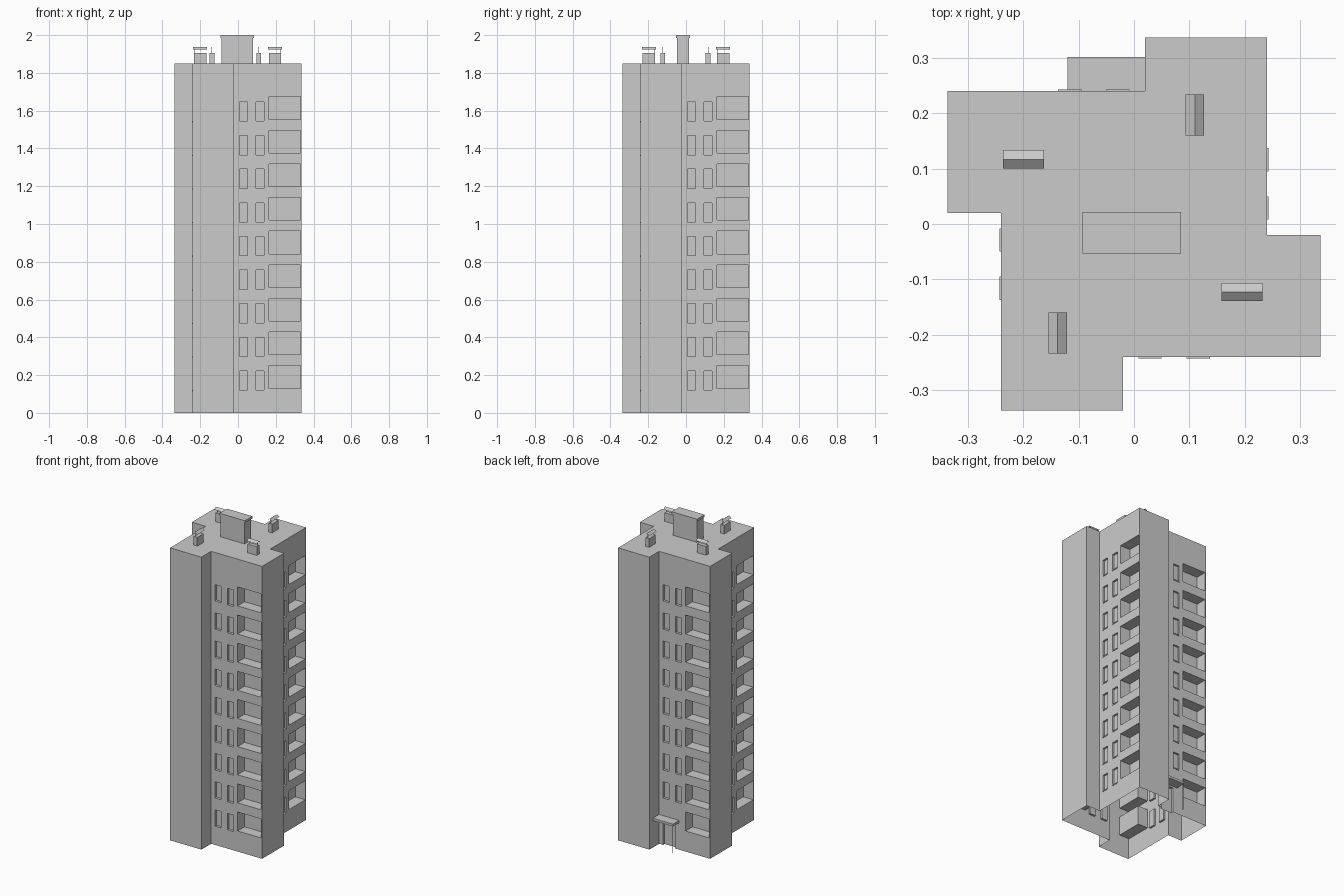
import bpy, bmesh, math
from mathutils import Matrix, Vector

if "Cube" in bpy.data.objects:
    bpy.data.objects.remove(bpy.data.objects["Cube"])

H = 1.85                      # roof height
IN, OUT, LAP = 0.24, 0.337, 0.02   # pinwheel plan dimensions
FLOORS = [0.178 * i for i in range(9)]
WINDOWS = [(0.008, 0.05), (0.095, 0.137)]
BALCONY = (0.165, 0.33)
DOOR = (0.008, 0.092, 0.16)


def finish(bm, name):
    me = bpy.data.meshes.new(name)
    bm.to_mesh(me)
    bm.free()
    ob = bpy.data.objects.new(name, me)
    bpy.context.collection.objects.link(ob)
    return ob


def box(bm, x, y, z, rot=Matrix()):
    c = Vector(((x[0] + x[1]) / 2, (y[0] + y[1]) / 2, (z[0] + z[1]) / 2))
    s = Matrix.Diagonal((x[1] - x[0], y[1] - y[0], z[1] - z[0], 1))
    bmesh.ops.create_cube(bm, size=1, matrix=rot @ Matrix.Translation(c) @ s)


def recess(x, z, has_door):
    """Depth of the facade at a point: balcony, window, door or plain wall."""
    if has_door and DOOR[0] < x < DOOR[1] and z < DOOR[2]:
        return 0.015
    for i, f in enumerate(FLOORS):
        if BALCONY[0] < x < BALCONY[1] and f + 0.13 < z < f + 0.25:
            return 0.07
        if f + 0.12 < z < f + 0.222 and not (has_door and i == 0):
            if any(a < x < b for a, b in WINDOWS):
                return 0.012
    return 0.0


xs = sorted([-LAP, OUT, DOOR[1], *BALCONY, *WINDOWS[0], *WINDOWS[1]])
zs = sorted([0, H, DOOR[2]] + [f + d for f in FLOORS for d in (0.12, 0.13, 0.222, 0.25)])

# Tower shell: four rotated wings, open underneath
bm = bmesh.new()
for k in range(4):
    rot = Matrix.Rotation(k * math.pi / 2, 4, 'Z')

    def quad(*pts):
        bm.faces.new([bm.verts.new(rot @ Vector(p)) for p in pts])

    nx, nz = len(xs) - 1, len(zs) - 1
    dep = [[recess((xs[i] + xs[i + 1]) / 2, (zs[j] + zs[j + 1]) / 2, k == 2)
            for j in range(nz)] for i in range(nx)]
    for j in range(nz):
        z0, z1 = zs[j], zs[j + 1]
        for i in range(nx):
            x0, x1, y = xs[i], xs[i + 1], dep[i][j] - IN
            quad((x0, y, z0), (x1, y, z0), (x1, y, z1), (x0, y, z1))
            # reveals between cells of different depth
            if i + 1 < nx and dep[i + 1][j] != dep[i][j]:
                y2 = dep[i + 1][j] - IN
                quad((x1, y, z0), (x1, y2, z0), (x1, y2, z1), (x1, y, z1))
            if j + 1 < nz and dep[i][j + 1] != dep[i][j]:
                y2 = dep[i][j + 1] - IN
                quad((x0, y, z1), (x1, y, z1), (x1, y2, z1), (x0, y2, z1))
        # blank end wall and return wall of the wing
        quad((OUT, -IN, z0), (OUT, -LAP, z0), (OUT, -LAP, z1), (OUT, -IN, z1))
        quad((OUT, -LAP, z0), (IN, -LAP, z0), (IN, -LAP, z1), (OUT, -LAP, z1))
bmesh.ops.remove_doubles(bm, verts=bm.verts[:], dist=1e-5)
top = [e for e in bm.edges if e.is_boundary and all(v.co.z > H - 1e-4 for v in e.verts)]
bmesh.ops.edgeloop_fill(bm, edges=top)
bmesh.ops.recalc_face_normals(bm, faces=bm.faces[:])
roof = max(bm.faces, key=lambda f: f.calc_center_median().z)
if roof.normal.z < 0:
    bmesh.ops.reverse_faces(bm, faces=bm.faces[:])
finish(bm, "tower_shell")

# Window sills
bm = bmesh.new()
for k in range(4):
    rot = Matrix.Rotation(k * math.pi / 2, 4, 'Z')
    for i, f in enumerate(FLOORS):
        if k == 2 and i == 0:
            continue
        for w in WINDOWS:
            box(bm, w, (-IN - 0.003, -IN + 0.012), (f + 0.114, f + 0.12), rot)
finish(bm, "window_sills")

# Entrance canopy and its single corner post on the back
bm = bmesh.new()
box(bm, (-0.12, 0.02), (IN, 0.302), (0.17, 0.185))
finish(bm, "entrance_canopy")
bm = bmesh.new()
box(bm, (-0.118, -0.114), (0.296, 0.3), (0, 0.17))
finish(bm, "canopy_post")

# Lift machine room with a slightly wider cap
bm = bmesh.new()
box(bm, (-0.088, 0.08), (-0.048, 0.016), (H, 1.985))
finish(bm, "machine_room")
bm = bmesh.new()
box(bm, (-0.093, 0.085), (-0.053, 0.022), (1.985, 2.0))
finish(bm, "machine_room_cap")

# Roof vents: shaft, thin stays, folded sheet hood
for n, (x, y, turn) in enumerate([(0.195, -0.123, 0), (0.11, 0.197, 1),
                                  (-0.2, 0.117, 0), (-0.138, -0.197, 1)]):
    rot = Matrix.Translation((x, y, 0)) @ Matrix.Rotation(turn * math.pi / 2, 4, 'Z')
    bm = bmesh.new()
    box(bm, (-0.032, 0.032), (-0.013, 0.013), (H, 1.905), rot)
    for s in (-0.028, 0.028):
        box(bm, (s - 0.001, s + 0.001), (-0.001, 0.001), (1.905, 1.937), rot)
    finish(bm, f"vent_shaft_{n + 1}")
    bm = bmesh.new()
    rows = [[bm.verts.new(rot @ Vector((sx, py, pz))) for sx in (-0.037, 0.037)]
            for py, pz in ((-0.0165, 1.925), (0, 1.938), (0.0165, 1.925))]
    for a, b in zip(rows, rows[1:]):
        bm.faces.new((a[0], a[1], b[1], b[0]))
    finish(bm, f"vent_hood_{n + 1}")
